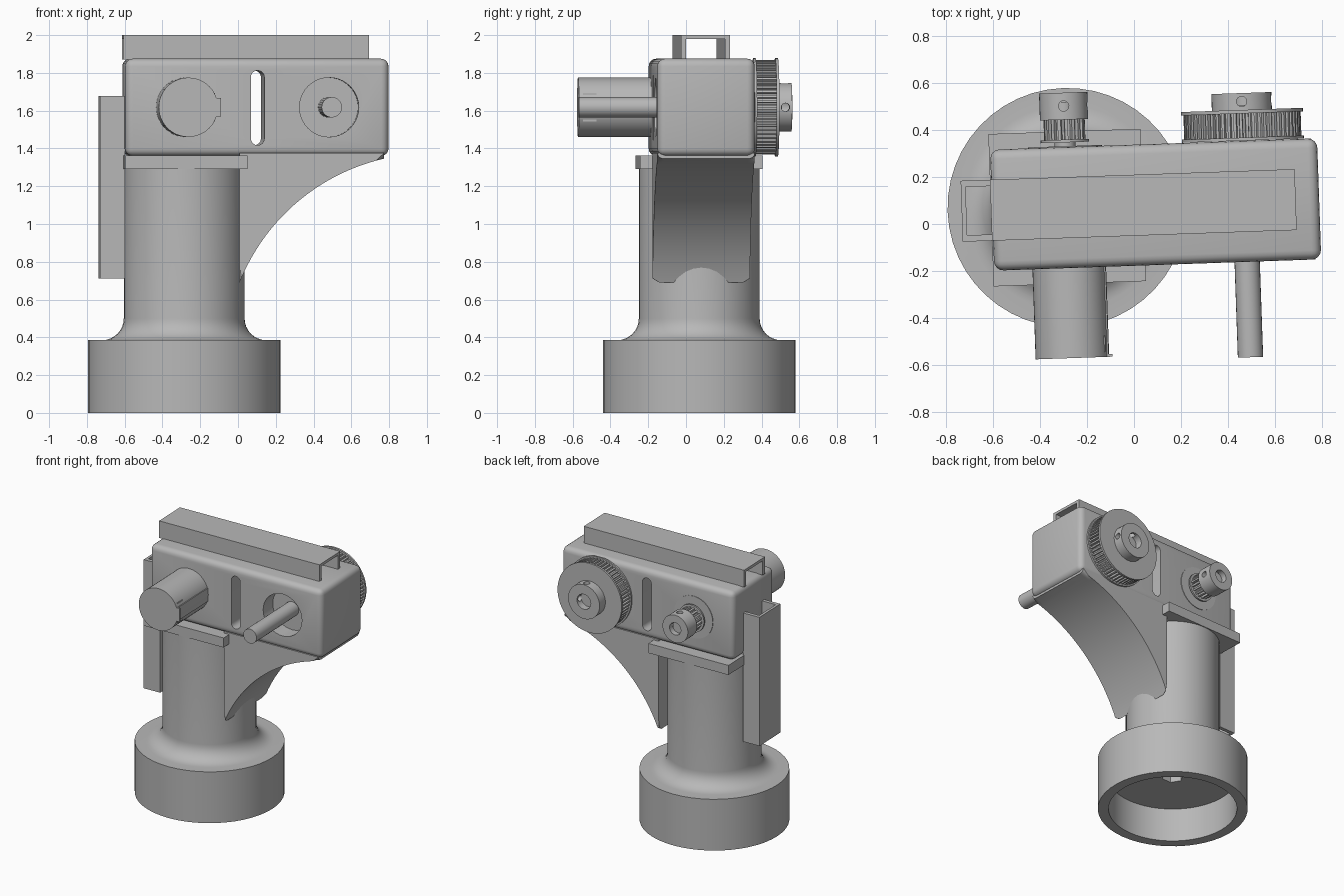
import bpy, bmesh
from math import sin, cos, pi, sqrt, radians
from mathutils import Matrix

if "Cube" in bpy.data.objects:
    bpy.data.objects.remove(bpy.data.objects["Cube"])

grey = bpy.data.materials.new("plain grey")
grey.use_nodes = True
GREY = (0.48, 0.48, 0.48, 1)
grey.diffuse_color = GREY
grey.node_tree.nodes["Principled BSDF"].inputs["Base Color"].default_value = GREY

# everything is laid out around the column axis, then turned slightly
PLACE = Matrix.Translation((-0.285, 0.07, 0)) @ Matrix.Rotation(radians(2), 4, 'Z')
AXIS_Z = 1.618      # height of both shafts
SHAFT_X = 0.759     # big shaft offset from the column axis
HALF = 0.258        # half depth of the gearbox
TO_3D = {'xy': lambda a, b, t: (a, b, t),
         'xz': lambda a, b, t: (a, t, b),
         'yz': lambda a, b, t: (t, a, b)}


def finish(name, bm):
    bmesh.ops.recalc_face_normals(bm, faces=bm.faces)
    mesh = bpy.data.meshes.new(name)
    bm.to_mesh(mesh)
    bm.free()
    mesh.transform(PLACE)
    mesh.materials.append(grey)
    obj = bpy.data.objects.new(name, mesh)
    bpy.context.collection.objects.link(obj)
    return obj


def prism_mesh(points, plane, lo, hi):
    bm = bmesh.new()
    low, high = ([bm.verts.new(TO_3D[plane](a, b, t)) for a, b in points] for t in (lo, hi))
    bm.faces.new(low)
    bm.faces.new(high)
    n = len(points)
    for i in range(n):
        j = (i + 1) % n
        bm.faces.new((low[i], low[j], high[j], high[i]))
    return bm


def prism(name, points, plane, lo, hi):
    return finish(name, prism_mesh(points, plane, lo, hi))


def circle(x, y, r, n=40):
    return [(x + r * cos(2 * pi * i / n), y + r * sin(2 * pi * i / n)) for i in range(n)]


def rect(x0, x1, y0, y1):
    return [(x0, y0), (x1, y0), (x1, y1), (x0, y1)]


def rod(name, x, r, lo, hi, n=40):
    return prism(name, circle(x, AXIS_Z, r, n), 'xz', lo, hi)


def cut(obj, *cutters):
    for cutter in cutters:
        mod = obj.modifiers.new("cut", 'BOOLEAN')
        mod.operation, mod.solver, mod.object = 'DIFFERENCE', 'EXACT', cutter
        bpy.context.view_layer.objects.active = obj
        bpy.ops.object.modifier_apply(modifier=mod.name)
        bpy.data.objects.remove(cutter)


# column with flared, hollow round foot
profile = [(0, 0.25), (0.437, 0.25), (0.437, 0), (0.51, 0), (0.51, 0.385)]
for i in range(9):
    a = -pi / 2 - i * pi / 16
    profile.append((0.435 + 0.115 * cos(a), 0.5 + 0.115 * sin(a)))
profile += [(0.32, 1.3), (0, 1.3)]
bm = bmesh.new()
verts = [bm.verts.new((r, 0, z)) for r, z in profile]
edges = [bm.edges.new(pair) for pair in zip(verts, verts[1:])]
bmesh.ops.spin(bm, geom=verts + edges, cent=(0, 0, 0), axis=(0, 0, 1),
               angle=2 * pi, steps=48)
bmesh.ops.remove_doubles(bm, verts=bm.verts, dist=0.0005)
column = finish("column", bm)
cut(column, prism("hex_hole", circle(0, 0, 0.075, 6), 'xy', 0.2, 0.45))

# square plate between column and gearbox
prism("top_plate", rect(-0.325, 0.325, -0.325, 0.325), 'xy', 1.29, 1.362)

# gearbox with slot and bearing recess
bm = prism_mesh(rect(-0.32, 1.075, -HALF, HALF), 'xy', 1.36, 1.875)
bmesh.ops.bevel(bm, geom=bm.edges[:], offset=0.04, segments=4, profile=0.5, affect='EDGES')
gearbox = finish("gearbox", bm)
slot = []
for z, start in ((1.777, 0), (1.453, pi)):
    for i in range(9):
        a = start + i * pi / 8
        slot.append((0.38 + 0.036 * cos(a), z + 0.036 * sin(a)))
cut(gearbox, prism("slot_cutter", slot, 'xz', -0.5, 0.5),
    rod("recess_cutter", SHAFT_X, 0.157, -0.5, -HALF + 0.12))

# curved bracket under the overhang
arc = []
for i in range(25):
    u = 0.285 + (1.05 - 0.285) * (i / 24) ** 1.4
    arc.append((u, 0.29 + sqrt(1.173 - (u - 1.291) ** 2)))
bm = prism_mesh(arc + [(1.05, 1.375), (0.285, 1.375)], 'xz', -HALF, HALF)
under = [e for e in bm.edges
         if abs(e.verts[0].co.y - e.verts[1].co.y) < 0.001
         and all(v.co.z < 1.37 for v in e.verts)]
bmesh.ops.bevel(bm, geom=under, offset=0.035, segments=4, profile=0.5, affect='EDGES')
finish("bracket", bm)


# U channels on top and behind the column
def channel(name, plane, base, top, lo, hi):
    w, t = 0.13, 0.027
    lip = top - 0.02 if top > base else top + 0.02
    pts = [(-w, base), (-w, top), (w, top), (w, base),
           (w - t, base), (w - t, lip), (t - w, lip), (t - w, base)]
    if plane == 'xy':
        pts = [(b, a) for a, b in pts]
    return prism(name, pts, plane, lo, hi)


channel("top_channel", 'yz', 1.872, 2.0, -0.325, 0.975)
channel("side_channel", 'xy', -0.317, -0.45, 0.712, 1.678)

# motor with side strip, tab and end lip
rod("motor", 0, 0.157, -0.642, HALF + 0.004, 48)
prism("motor_strip", rect(-0.63, -HALF, AXIS_Z - 0.05, AXIS_Z + 0.05), 'yz', 0.12, 0.155)
prism("motor_tab", rect(-0.62, -0.55, AXIS_Z - 0.075, AXIS_Z + 0.075), 'yz', 0.1, 0.143)
prism("motor_lip", rect(-0.642, -0.63, AXIS_Z - 0.05, AXIS_Z + 0.05), 'yz', 0.12, 0.172)

# shafts
rod("motor_shaft", 0, 0.045, 0.2, 0.45, 24)
rod("main_shaft", SHAFT_X, 0.054, -0.665, 0.41, 24)


# toothed belt pulleys: flanges, teeth and a bored hub with set screw holes
def pulley(name, x, teeth, tooth_r, depth, flange_r, stops, hub_r, hub_end, bore, outer_flange):
    start, inner, outer, hub_start = stops
    outline = []
    for i in range(teeth):
        for k, r in ((0, tooth_r), (0.45, tooth_r), (0.55, tooth_r - depth), (0.9, tooth_r - depth)):
            a = 2 * pi * (i + k) / teeth
            outline.append((x + r * cos(a), AXIS_Z + r * sin(a)))
    prism(name + "_teeth", outline, 'xz', inner - 0.002, outer + 0.002)
    rod(name + "_inner_flange", x, flange_r, start, inner, 64)
    if outer_flange:
        rod(name + "_outer_flange", x, flange_r, outer, hub_start, 64)
    hub = rod(name + "_hub", x, hub_r, hub_start - 0.002, hub_end, 40)
    mid = (hub_start + hub_end) / 2
    cut(hub, rod("bore", x, bore, hub_start + 0.02, hub_end + 0.1, 24),
        prism("screw_top", circle(x, mid, 0.022, 16), 'xy', AXIS_Z, AXIS_Z + 0.3),
        prism("screw_side", circle(mid, AXIS_Z, 0.022, 16), 'yz', x, x + 0.3))


pulley("big_pulley", SHAFT_X, 60, 0.25, 0.016, 0.26, (0.259, 0.272, 0.375, 0.39),
       0.128, 0.462, 0.056, True)
pulley("small_pulley", 0, 18, 0.088, 0.016, 0.103, (0.278, 0.29, 0.375, 0.377),
       0.103, 0.49, 0.046, False)

# smooth rounded surfaces, keep hard edges
bpy.ops.object.select_all(action='DESELECT')
for obj in bpy.context.collection.objects:
    if obj.type == 'MESH' and obj.data.materials and obj.data.materials[0] == grey:
        obj.select_set(True)
        bpy.context.view_layer.objects.active = obj
bpy.ops.object.shade_smooth_by_angle(angle=radians(30))
